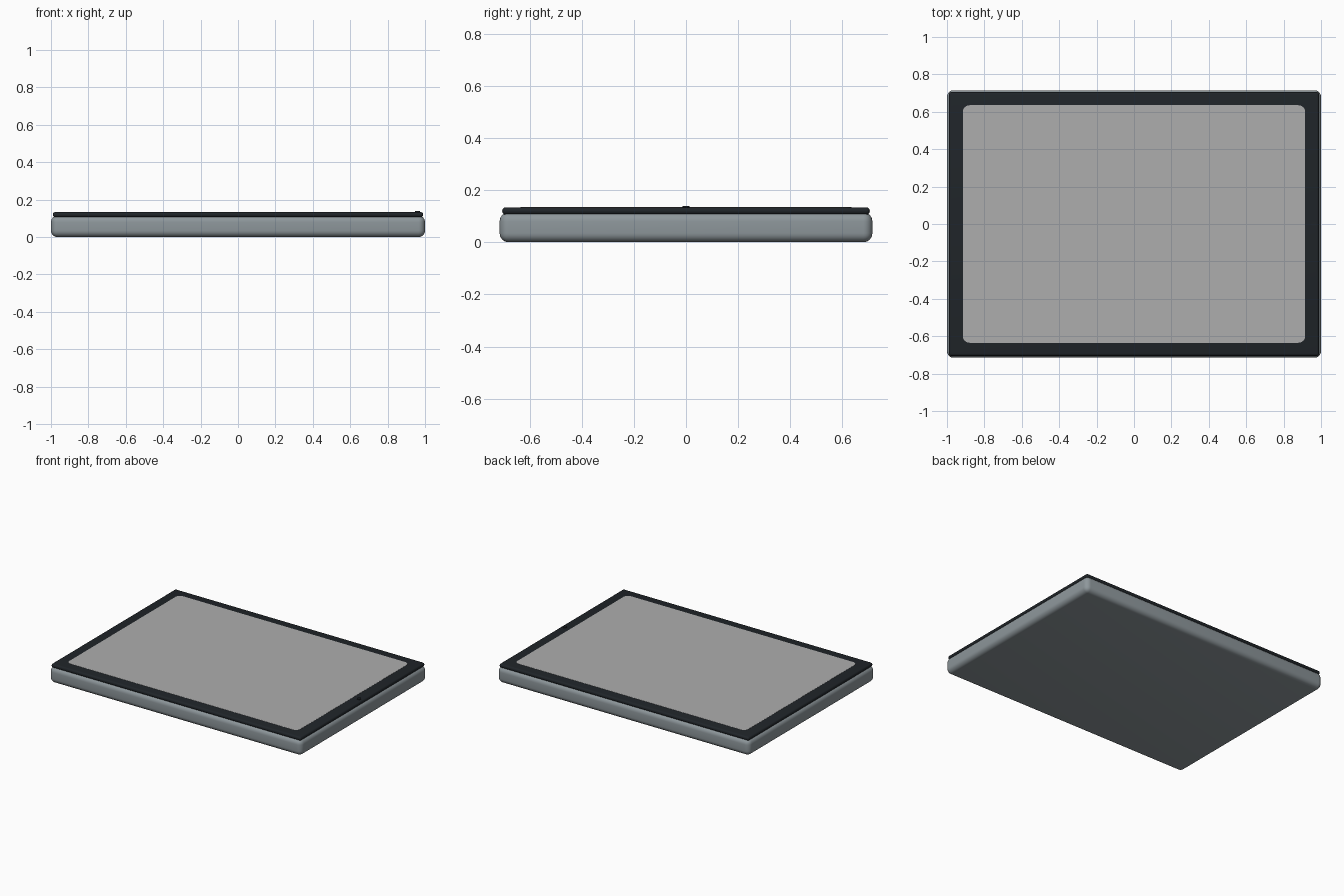
import bpy, bmesh, math

if "Cube" in bpy.data.objects:
    bpy.data.objects.remove(bpy.data.objects["Cube"])


def material(name, rgb):
    m = bpy.data.materials.new(name)
    m.diffuse_color = (*rgb, 1)
    m.use_nodes = True
    m.node_tree.nodes["Principled BSDF"].inputs["Base Color"].default_value = m.diffuse_color
    return m


def finish(ob, mat):
    if mat:
        ob.data.materials.append(mat)
    bpy.ops.object.select_all(action='DESELECT')
    ob.select_set(True)
    bpy.context.view_layer.objects.active = ob
    bpy.ops.object.shade_smooth_by_angle(angle=math.radians(35))


def slab(name, hx, hy, z0, z1, radius, mat=None, vertical_only=False, segments=6):
    """Box with rounded edges, or with only its upright corners rounded."""
    bm = bmesh.new()
    bmesh.ops.create_cube(bm, size=1)
    for v in bm.verts:
        v.co = (v.co.x * 2 * hx, v.co.y * 2 * hy, z0 + (v.co.z + 0.5) * (z1 - z0))
    edges = [e for e in bm.edges if not vertical_only
             or abs(e.verts[0].co.z - e.verts[1].co.z) > 1e-6]
    bmesh.ops.bevel(bm, geom=edges, offset=radius, segments=segments,
                    profile=0.5, affect='EDGES')
    me = bpy.data.meshes.new(name)
    bm.to_mesh(me)
    bm.free()
    ob = bpy.data.objects.new(name, me)
    bpy.context.collection.objects.link(ob)
    finish(ob, mat)
    return ob


shell = material("shell_grey", (0.27, 0.31, 0.33))
black = material("bezel_black", (0.014, 0.018, 0.022))
screen_grey = material("screen_grey", (0.42, 0.42, 0.42))

# Rounded back shell
slab("back_shell", 1.0, 0.715, 0.0, 0.115, 0.035, shell)

# Dark front panel
slab("front_bezel", 0.99, 0.705, 0.106, 0.134, 0.013, black, segments=4)

# Display, set almost flush in the panel
slab("screen", 0.915, 0.635, 0.128, 0.135, 0.035, screen_grey, vertical_only=True)

# Small camera lens on the right border
bpy.ops.mesh.primitive_cylinder_add(vertices=32, radius=0.014, depth=0.01,
                                    location=(0.96, 0, 0.1335))
lens = bpy.context.object
lens.name = "camera_lens"
finish(lens, black)
